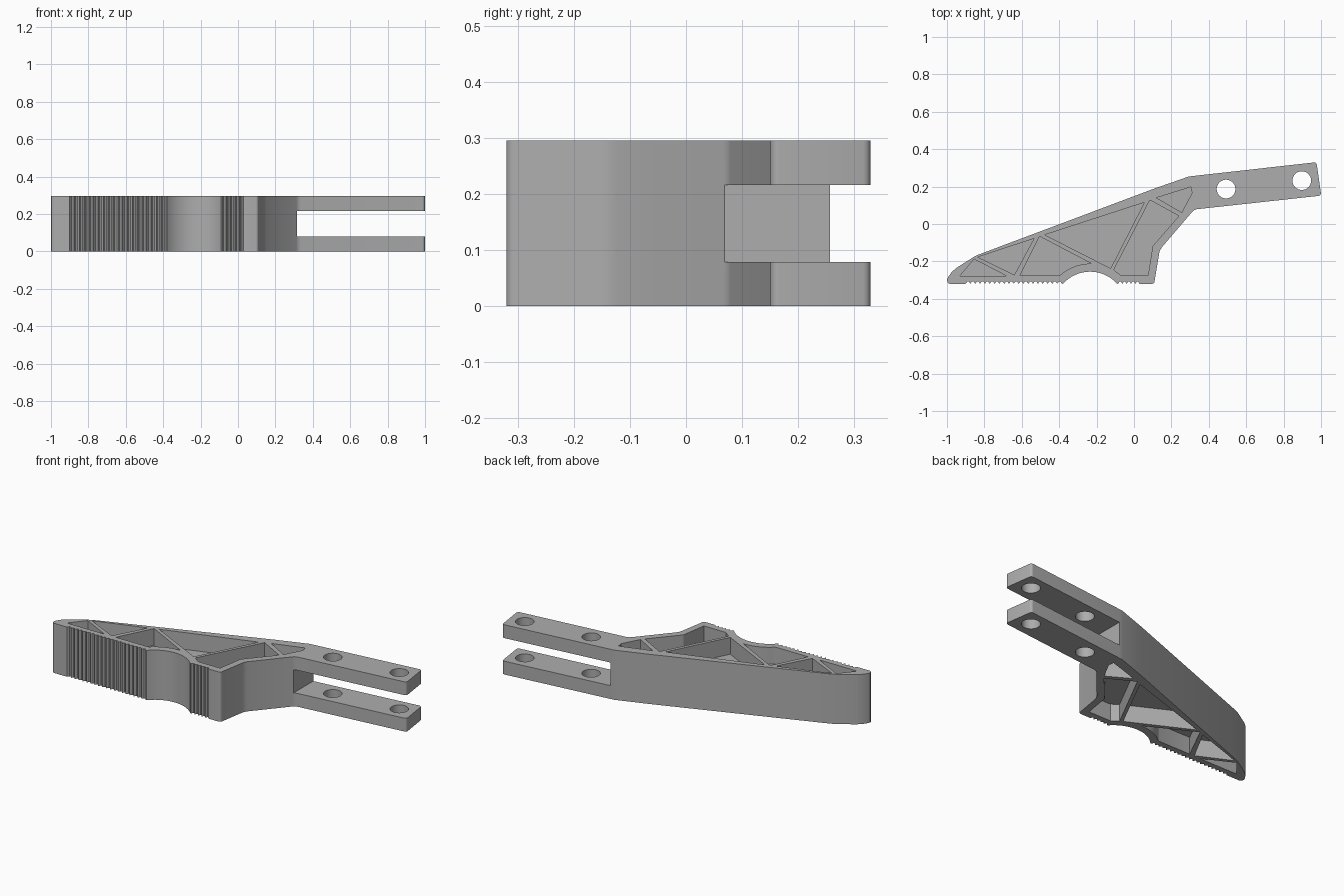
import bpy, bmesh, math

HEIGHT = 0.295
POCKET = 0.10          # depth of the lightening pockets on each side
FRONT = -0.32          # y of the gripping face

if "Cube" in bpy.data.objects:
    bpy.data.objects.remove(bpy.data.objects["Cube"])

grey = bpy.data.materials.new("plain grey")
grey.use_nodes = True
colour = (0.42, 0.42, 0.42, 1)
grey.diffuse_color = colour
grey.node_tree.nodes["Principled BSDF"].inputs["Base Color"].default_value = colour


def prisms(name, items):
    """Object made of upright prisms, each given as (outline, bottom, top)."""
    bm = bmesh.new()
    for outline, z0, z1 in items:
        face = bm.faces.new([bm.verts.new((x, y, z0)) for x, y in outline])
        ext = bmesh.ops.extrude_face_region(bm, geom=[face])
        moved = [v for v in ext["geom"] if isinstance(v, bmesh.types.BMVert)]
        bmesh.ops.translate(bm, verts=moved, vec=(0, 0, z1 - z0))
    bmesh.ops.recalc_face_normals(bm, faces=bm.faces)
    mesh = bpy.data.meshes.new(name)
    bm.to_mesh(mesh)
    bm.free()
    mesh.materials.append(grey)
    obj = bpy.data.objects.new(name, mesh)
    bpy.context.collection.objects.link(obj)
    return obj


def teeth(start, end, count, depth=0.013):
    """Row of small grip teeth along the front face."""
    pitch = (end - start) / count
    row = []
    for i in range(count):
        x = start + i * pitch
        row += [(x, FRONT), (x + pitch * 0.35, FRONT + depth),
                (x + pitch * 0.65, FRONT + depth)]
    return row + [(end, FRONT)]


def arc(cx, cy, r, a0, a1, steps):
    return [(cx + r * math.cos(math.radians(a0 + (a1 - a0) * i / steps)),
             cy + r * math.sin(math.radians(a0 + (a1 - a0) * i / steps)))
            for i in range(steps + 1)]


# Jaw outline, counter-clockwise: toothed front, arm, sloping back, nose
outline = [(-0.985, FRONT)] + teeth(-0.90, -0.385, 20)
outline += arc(-0.235, -0.449, 0.194, 138, 42, 20)
outline += teeth(-0.085, 0.03, 5)
outline += arc(0.095, FRONT + 0.015, 0.015, -90, -5, 4)
outline += [(0.136, -0.15), (0.141, -0.137), (0.15, -0.123)]
outline += [(0.312, 0.066), (0.32, 0.073), (0.335, 0.079)]
outline += arc(0.984, 0.165, 0.015, -84, 6, 5)
outline += arc(0.963, 0.314, 0.015, 6, 96, 5)
outline += [(0.31, 0.256), (0.29, 0.253), (0.11, 0.19)]
outline += [(-0.835, -0.165), (-0.86, -0.178), (-0.95, -0.235), (-0.975, -0.257)]
outline += [(-0.993, -0.283), (-1.0, -0.298), (-0.997, -0.313)]
jaw = prisms("gripper_jaw", [(outline, 0, HEIGHT)])

# Pockets between the diagonal ribs, mirrored on top and bottom
pockets = [
    [(-0.93, -0.277), (-0.855, -0.188), (-0.683, -0.277)],
    [(-0.835, -0.177), (-0.64, -0.272), (-0.535, -0.078)],
    [(-0.61, -0.275), (-0.40, -0.275)] + arc(-0.235, -0.449, 0.237, 132, 88, 8)
    + [(-0.505, -0.066)],
    [(-0.477, -0.058), (-0.125, -0.237), (0.055, 0.115)],
    [(0.085, 0.128), (-0.108, -0.245), (-0.07, -0.275), (0.075, -0.275),
     (0.10, -0.118), (0.24, 0.043)],
    [(0.12, 0.14), (0.255, 0.062), (0.31, 0.165), (0.305, 0.198)],
]
items = [(p, HEIGHT - POCKET, HEIGHT + 0.1) for p in pockets]
items += [(p, -0.1, POCKET) for p in pockets]
pocket_cutter = prisms("pocket_cutter", items)

# Slot that splits the arm into two prongs
slot = [(0.315, -0.2), (1.2, -0.2), (1.2, 0.6), (0.315, 0.6)]
slot_cutter = prisms("slot_cutter", [(slot, 0.079, 0.216)])

# Pin holes through both prongs
hole_cutter = prisms("hole_cutter", [
    (arc(x, y, 0.05, 0, 348.75, 31), -0.1, HEIGHT + 0.1)
    for x, y in [(0.492, 0.187), (0.897, 0.232)]])

bpy.ops.object.select_all(action="DESELECT")
bpy.context.view_layer.objects.active = jaw
jaw.select_set(True)
for cutter in (pocket_cutter, slot_cutter, hole_cutter):
    cutter.hide_render = True
    mod = jaw.modifiers.new(cutter.name, "BOOLEAN")
    mod.operation = "DIFFERENCE"
    mod.solver = "EXACT"
    mod.object = cutter
    bpy.ops.object.modifier_apply(modifier=mod.name)
    bpy.data.objects.remove(cutter)

bpy.ops.object.shade_smooth_by_angle(angle=math.radians(25))
